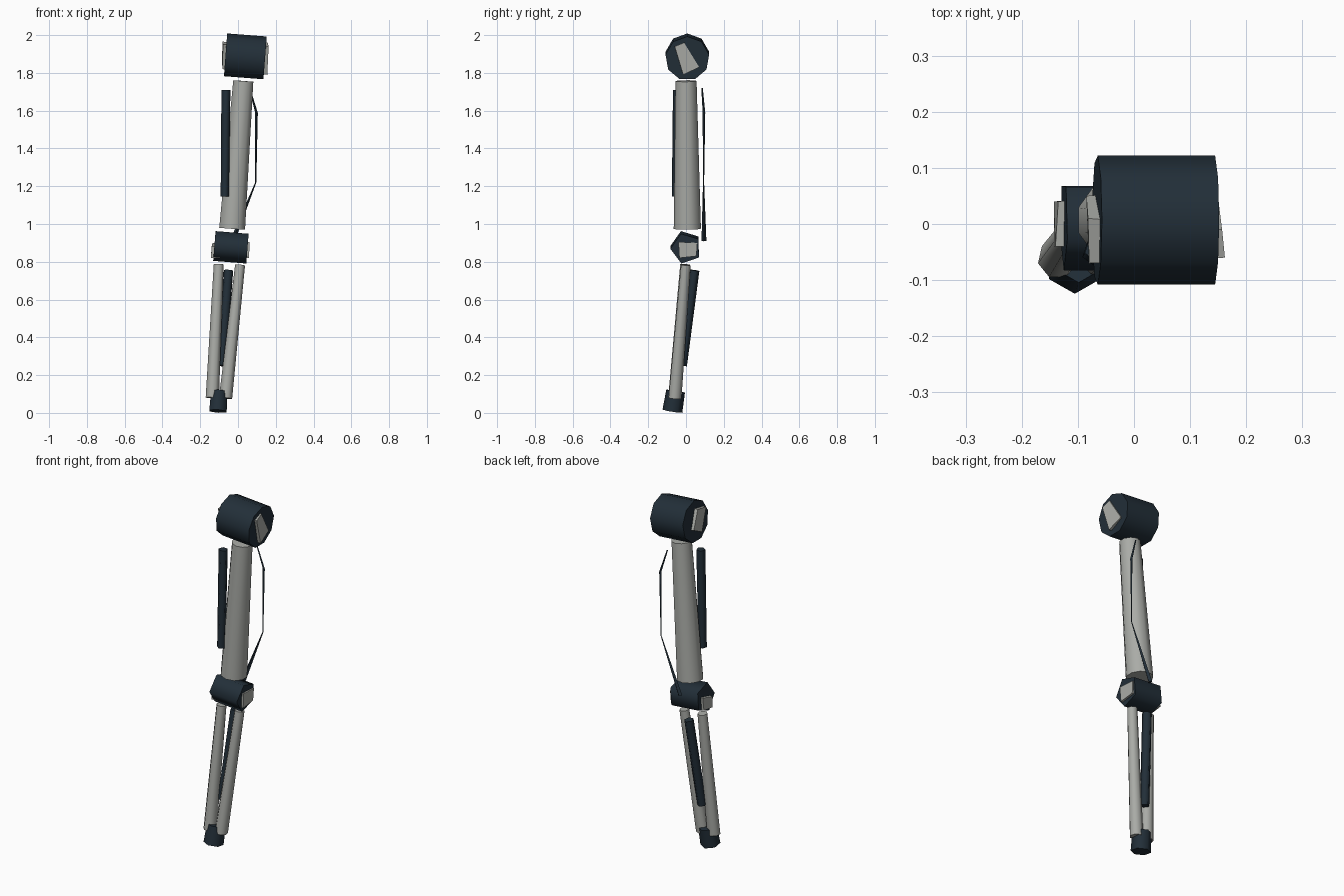
import bpy, math
from mathutils import Vector

if "Cube" in bpy.data.objects:
    bpy.data.objects.remove(bpy.data.objects["Cube"])


def material(name, rgb):
    m = bpy.data.materials.new(name)
    m.diffuse_color = (*rgb, 1)
    m.use_nodes = True
    m.node_tree.nodes["Principled BSDF"].inputs["Base Color"].default_value = m.diffuse_color
    return m


DARK = material("dark_slate", (0.016, 0.028, 0.040))
LIGHT = material("light_grey", (0.40, 0.41, 0.385))


def build(name, rings, mat, smooth_angle):
    """Join rings of equal length into a closed solid."""
    n = len(rings[0])
    verts = [p for ring in rings for p in ring]
    faces = [tuple(reversed(range(n))),
             tuple(range(len(verts) - n, len(verts)))]
    for r in range(len(rings) - 1):
        for i in range(n):
            j = (i + 1) % n
            faces.append((r * n + i, r * n + j, r * n + n + j, r * n + n + i))
    mesh = bpy.data.meshes.new(name)
    mesh.from_pydata(verts, [], faces)
    mesh.materials.append(mat)
    ob = bpy.data.objects.new(name, mesh)
    bpy.context.collection.objects.link(ob)
    bpy.ops.object.select_all(action='DESELECT')
    ob.select_set(True)
    bpy.context.view_layer.objects.active = ob
    if smooth_angle:
        bpy.ops.object.shade_smooth_by_angle(angle=math.radians(smooth_angle))
    return ob


def rod(name, path, sides, mat, phase=0.0, smooth_angle=75):
    """Tapered rod; path is a list of (centre, radius)."""
    pts = [Vector(c) for c, _ in path]
    axis = (pts[-1] - pts[0]).normalized()
    e1 = Vector((0, 1, 0))
    e1 = (e1 - axis * e1.dot(axis)).normalized()
    e2 = axis.cross(e1)
    rings = []
    for p, (_, r) in zip(pts, path):
        rings.append([])
        for i in range(sides):
            a = math.radians(phase) + math.tau * i / sides
            rings[-1].append(p + e1 * (math.cos(a) * r) + e2 * (math.sin(a) * r))
    return build(name, rings, mat, smooth_angle)


# Shoulder drum and the skewed axle poking out of both ends
rod("shoulder_drum", [((-0.066, 0.007, 1.892), 0.117),
                      ((0.143, 0.007, 1.876), 0.117)], 9, DARK, 10)
build("shoulder_axle", [
    [(-0.082, -0.03, 1.82), (-0.085, 0.05, 1.86),
     (-0.082, 0.01, 1.965), (-0.080, -0.07, 1.95)],
    [(0.155, -0.015, 1.79), (0.147, 0.07, 1.83),
     (0.157, -0.01, 1.96), (0.162, -0.06, 1.94)]], LIGHT, 0)

# Upper arm tube
rod("upper_arm", [((-0.031, 0.007, 0.975), 0.072),
                  ((0.028, 0.0, 1.757), 0.056)], 10, LIGHT)

# Front piston beside the upper arm
rod("upper_piston", [((-0.070, -0.052, 1.145), 0.023),
                     ((-0.064, -0.044, 1.71), 0.025)], 5, DARK, 36)

# Thin bent cable behind the upper arm
rod("upper_cable", [((-0.03, 0.095, 0.91), 0.013),
                    ((0.094, 0.093, 1.22), 0.003),
                    ((0.098, 0.095, 1.59), 0.007),
                    ((0.06, 0.085, 1.72), 0.004)], 4, DARK, 0, 0)

# Elbow drum and its axle
rod("elbow_drum", [((-0.125, 0.0, 0.884), 0.083),
                   ((0.050, 0.0, 0.870), 0.083)], 5, DARK, 37)
build("elbow_axle", [
    [(-0.143, -0.04, 0.82), (-0.143, 0.04, 0.83),
     (-0.135, 0.04, 0.90), (-0.140, -0.04, 0.88)],
    [(0.058, -0.035, 0.82), (0.058, 0.055, 0.83),
     (0.060, 0.06, 0.90), (0.062, -0.04, 0.905)]], LIGHT, 0)

# Two forearm rods, converging on the wrist
for name, low, high in (
        ("forearm_rod_outer", (-0.136, -0.062, 0.08), (-0.102, -0.006, 0.787)),
        ("forearm_rod_inner", (-0.066, -0.060, 0.078), (0.011, -0.002, 0.783))):
    rod(name, [(low, 0.036), (high, 0.027)], 7, LIGHT)

# Rear forearm piston
rod("forearm_piston", [((-0.088, -0.020, 0.25), 0.025),
                       ((-0.050, 0.045, 0.755), 0.026)], 5, DARK)

# Wrist block
rod("wrist", [((-0.106, -0.072, 0.009), 0.053),
              ((-0.099, -0.055, 0.115), 0.050)], 6, DARK)
